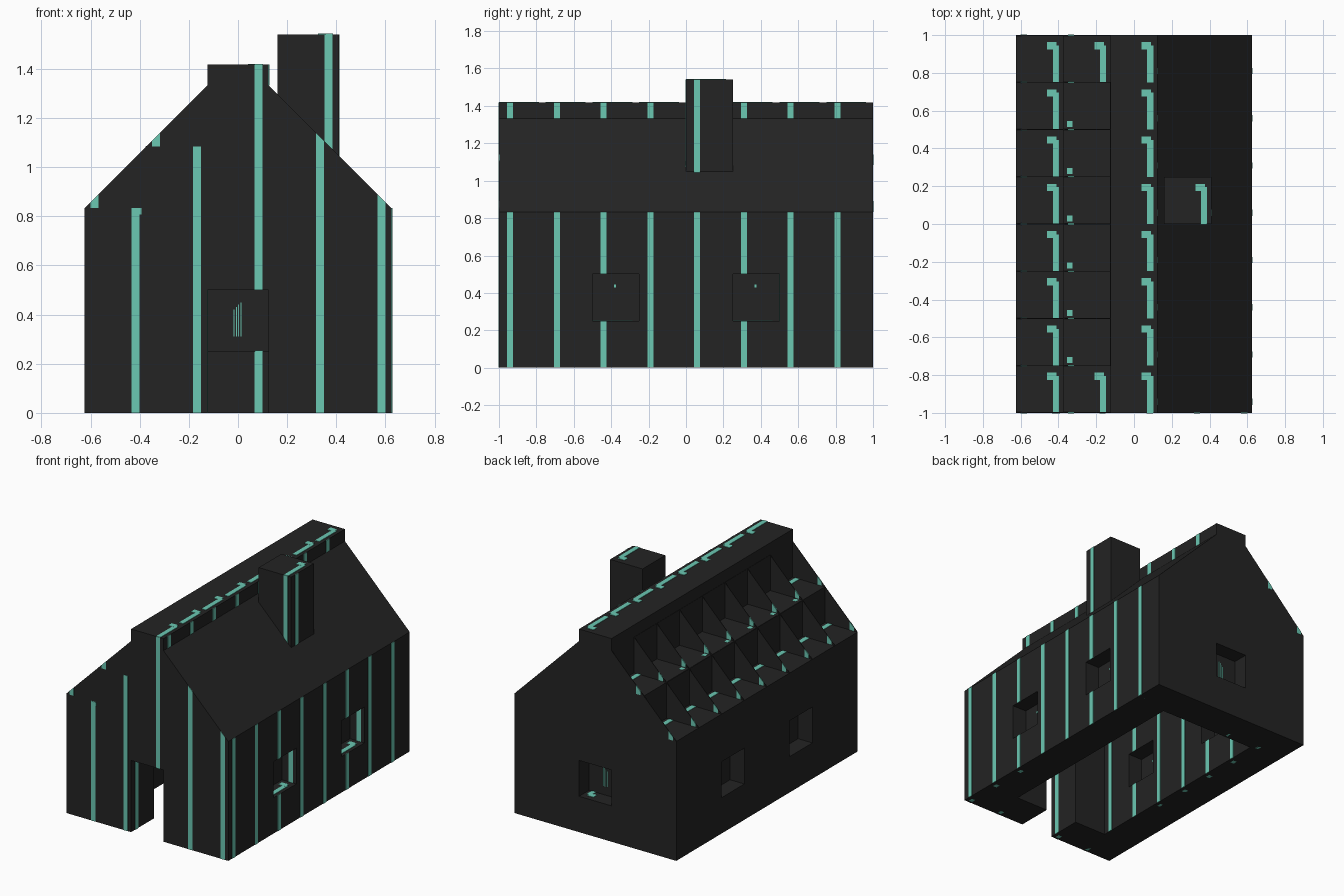
import bpy, bmesh

if "Cube" in bpy.data.objects:
    bpy.data.objects.remove(bpy.data.objects["Cube"])

C = 0.25                      # one building block
EAVE, KNEE, RIDGE, TOP = 0.833, 1.083, 1.333, 1.417
E = 0.002                     # half thickness of thin plates


def material(name, col):
    m = bpy.data.materials.new(name)
    m.diffuse_color = (*col, 1)
    m.use_nodes = True
    m.node_tree.nodes["Principled BSDF"].inputs["Base Color"].default_value = m.diffuse_color
    return m


DARK = material("charcoal", (0.017, 0.017, 0.017))
TEAL = material("teal", (0.145, 0.58, 0.45))


def prism(bm, pts, y0, y1):
    """Extrude an x/z outline from y0 to y1."""
    f = bm.faces.new([bm.verts.new((x, y0, z)) for x, z in pts])
    r = bmesh.ops.extrude_face_region(bm, geom=[f])
    vs = [g for g in r["geom"] if isinstance(g, bmesh.types.BMVert)]
    bmesh.ops.translate(bm, verts=vs, vec=(0, y1 - y0, 0))


def box(bm, x0, x1, y0, y1, z0, z1):
    prism(bm, [(x0, z0), (x1, z0), (x1, z1), (x0, z1)], y0, y1)


def finish(name, bm, mat):
    bmesh.ops.recalc_face_normals(bm, faces=bm.faces)
    me = bpy.data.meshes.new(name)
    bm.to_mesh(me)
    bm.free()
    me.materials.append(mat)
    bpy.context.collection.objects.link(bpy.data.objects.new(name, me))


rows = [-1 + C * k for k in range(8)]        # block starts along y
inner_rows = rows[1:7]
WINDOWS = (-0.5, 0.25)                       # side window starts in y

# gable ends: stepped on the left, sloped on the right, notch in the middle
gable = [(-.625, 0), (-.625, EAVE), (-.375, EAVE), (-.375, KNEE), (-.125, KNEE),
         (-.125, TOP), (.125, TOP), (.125, RIDGE), (.625, EAVE), (.625, 0),
         (.125, 0), (.125, .5), (-.125, .5), (-.125, 0)]
bm = bmesh.new()
prism(bm, gable, -1, -.75)
finish("front_gable", bm, DARK)
bm = bmesh.new()
prism(bm, gable, .75, 1)
box(bm, -.125, .125, .75, 1, 0, C)
finish("back_gable", bm, DARK)

# side walls with two window openings each
for name, x0 in (("left_wall", -.625), ("right_wall", .375)):
    bm = bmesh.new()
    for y0, y1 in ((-.75, -.5), (-.25, .25), (.5, .75)):
        box(bm, x0, x0 + C, y0, y1, 0, EAVE)
    for y in WINDOWS:
        box(bm, x0, x0 + C, y, y + C, 0, C)
        box(bm, x0, x0 + C, y, y + C, .5, EAVE)
    finish(name, bm, DARK)

# window panes in the middle of the wall
P = 0.015
bm = bmesh.new()
for xc in (-.5, .5):
    for y in WINDOWS:
        box(bm, xc - P, xc + P, y, y + C, C, .5)
box(bm, -.125, .125, .875 - P, .875 + P, C, .5)
finish("window_panes", bm, DARK)

# ridge
bm = bmesh.new()
box(bm, -.125, .125, -.75, .75, RIDGE, TOP)
finish("ridge", bm, DARK)

# closed right roof
bm = bmesh.new()
for x, z in ((.375, EAVE), (.125, KNEE)):
    prism(bm, [(x, z), (x + C, z), (x, z + C)], -.75, .75)
finish("right_roof", bm, DARK)

# open left roof: risers, shelf and triangular fins
bm = bmesh.new()
box(bm, -.375 - E, -.375 + E, -.75, .75, EAVE, KNEE)
box(bm, -.125 - E, -.125 + E, -.75, .75, KNEE, RIDGE)
box(bm, -.375, -.125, -.75, .75, KNEE - E, KNEE + E)
fin_ys = [min(max(-1 + C * k, -1 + E), 1 - E) for k in range(9)]
for y in fin_ys:
    for x, z in ((-.625, EAVE), (-.375, KNEE)):
        prism(bm, [(x, z), (x + C, z), (x + C, z + C)], y - E, y + E)
finish("left_roof_fins", bm, DARK)

# chimney
CX = .16
bm = bmesh.new()
box(bm, CX, CX + C, 0, C, 1.04, 1.54)
finish("chimney", bm, DARK)


# painted stripes and marks, as thin plates
def front_stripe(bm, x, y, z0, z1):
    """Stripe on a face looking to -y; x is the block start."""
    box(bm, x + .192, x + .225, y - E, y + E / 2, z0, z1)


def right_stripe(bm, x, y, z0, z1):
    """Stripe on a face looking to +x; y is the block start."""
    box(bm, x - E / 2, x + 1.5 * E, y + .043, y + .076, z0, z1)


def top_mark(bm, x, y, z):
    """Hooked mark on a block top."""
    box(bm, x + .195, x + .227, y, y + .195, z, z + 1.5 * E)
    box(bm, x + .165, x + .215, y + .175, y + .213, z, z + 1.6 * E)


def dot(bm, x, y, z):
    box(bm, x - .014, x + .014, y - .016, y + .016, z - E, z + E)


bm = bmesh.new()
for x, top in ((-.625, EAVE), (-.375, KNEE), (.125, 1.13), (.375, .875)):
    if x > 0:   # cut to the roof slope
        a, b = x + .192, x + .225
        prism(bm, [(a, 0), (b, 0), (b, 1.458 - b), (a, 1.458 - a)], -1 - E, -1 + E)
    else:
        front_stripe(bm, x, -1, 0, top)
front_stripe(bm, -.125, -1, .5, TOP)
box(bm, -.43, -.393, -1 - E, -1 + E, .808, EAVE)
finish("front_stripes", bm, TEAL)

bm = bmesh.new()
for y in rows:
    spans = ((0, C), (.5, EAVE)) if y in WINDOWS else ((0, EAVE),)
    for a, b in spans:
        right_stripe(bm, .625, y, a, b)
        if y in inner_rows:
            right_stripe(bm, -.375, y, a, b)
    right_stripe(bm, .125, y, RIDGE, TOP)
for y in inner_rows:
    right_stripe(bm, -.375 + E, y, EAVE, KNEE)
    right_stripe(bm, -.125 + E, y, KNEE, RIDGE)
right_stripe(bm, -.125, -1, 0, .5)
right_stripe(bm, -.125, .75, C, .5)
finish("side_stripes", bm, TEAL)

# inside of the back wall and window reveals
bm = bmesh.new()
front_stripe(bm, -.375, .75, 0, KNEE)
front_stripe(bm, -.125, .75, 0, C)
front_stripe(bm, -.125, .75, .5, RIDGE)
front_stripe(bm, .125, .75, 0, KNEE)
for y in WINDOWS:
    for x in (-.625, .375):
        front_stripe(bm, x, y + C, C, .5)
        top_mark(bm, x, y, C)
top_mark(bm, -.125, .75, C)
finish("inner_stripes", bm, TEAL)

# hooked marks on ridge and shelves
bm = bmesh.new()
for y in rows:
    top_mark(bm, -.125, y, TOP)
    top_mark(bm, -.625, y, EAVE)
for y in (rows[0], rows[-1]):
    top_mark(bm, -.375, y, KNEE)
for y in inner_rows:
    dot(bm, -.34, y + .03, KNEE + E / 2)
    dot(bm, -.34, y + .03, KNEE - E / 2)
finish("roof_marks", bm, TEAL)

# low corners of the fins
bm = bmesh.new()
for y in fin_ys:
    for x, z in ((-.625, EAVE), (-.375, KNEE)):
        prism(bm, [(x + .025, z), (x + .058, z), (x + .058, z + .058), (x + .025, z + .025)],
              y - 2 * E, y + 2 * E)
finish("fin_marks", bm, TEAL)

# chimney stripes
bm = bmesh.new()
front_stripe(bm, CX, 0, 1.04, 1.54)
right_stripe(bm, CX + C, 0, 1.04, 1.54)
top_mark(bm, CX, 0, 1.54)
finish("chimney_stripes", bm, TEAL)

# dots under the walls
bm = bmesh.new()
for y in rows:
    for x in (-.625, .375):
        dot(bm, x + .21, y + .03, E)
for x in (-.375, .125):
    for y in (-1, .75):
        dot(bm, x + .21, y + .03, E)
dot(bm, .085, .78, E)
finish("underside_dots", bm, TEAL)

# glints on the panes
bm = bmesh.new()
for k in range(4):
    x = -.017 + .01 * k
    box(bm, x - .002, x + .002, .875 - P - E, .875 + P + E, .31, .42 + .01 * k)
for xc in (-.5, .5):
    for y in WINDOWS:
        box(bm, xc - P - E, xc + P + E, y + .115, y + .127, .43, .445)
finish("pane_glints", bm, TEAL)
